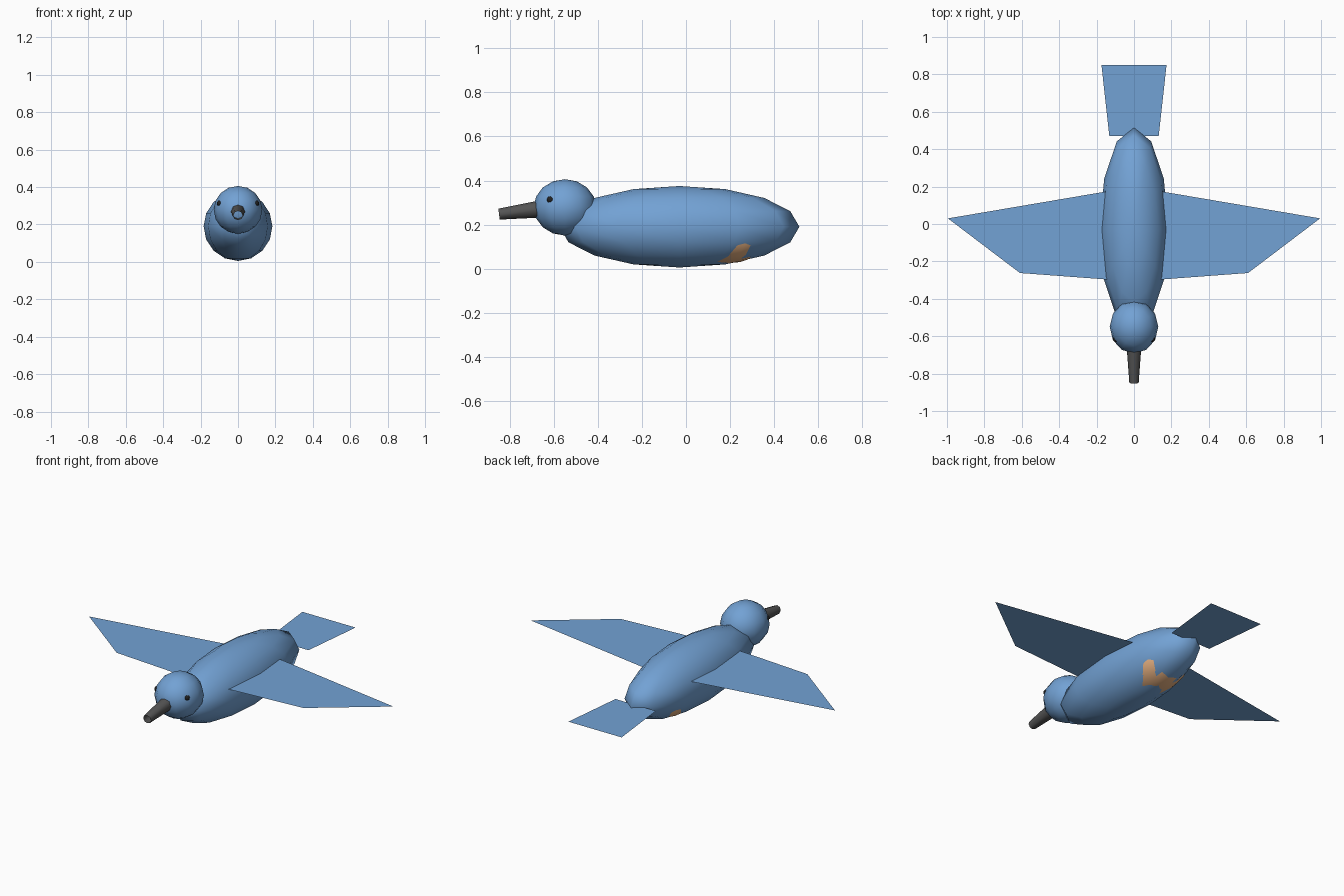
import bpy, bmesh, math

if "Cube" in bpy.data.objects:
    bpy.data.objects.remove(bpy.data.objects["Cube"])


def material(name, rgb):
    m = bpy.data.materials.new(name)
    m.diffuse_color = (*rgb, 1)
    m.use_nodes = True
    m.node_tree.nodes["Principled BSDF"].inputs["Base Color"].default_value = m.diffuse_color
    return m


BLUE = material("feather_blue", (0.17, 0.36, 0.66))
TAN = material("belly_tan", (0.80, 0.44, 0.22))
GREY = material("beak_grey", (0.09, 0.09, 0.09))
BLACK = material("eye_black", (0.015, 0.015, 0.015))


def ball(name, loc, radii, mat, segs=12, rings=8):
    """Smooth low-poly ellipsoid with upright poles."""
    bpy.ops.mesh.primitive_uv_sphere_add(segments=segs, ring_count=rings, radius=1, location=loc)
    ob = bpy.context.object
    ob.name = name
    ob.scale = radii
    bpy.ops.object.transform_apply(location=False, rotation=False, scale=True)
    bpy.ops.object.shade_smooth()
    ob.data.materials.append(mat)
    return ob


def sheet(name, points, z, mat):
    """Flat single-face panel facing up."""
    me = bpy.data.meshes.new(name)
    bm = bmesh.new()
    face = bm.faces.new([bm.verts.new((x, y, z)) for x, y in points])
    face.normal_update()
    if face.normal.z < 0:
        face.normal_flip()
    bm.to_mesh(me)
    bm.free()
    me.materials.append(mat)
    ob = bpy.data.objects.new(name, me)
    bpy.context.collection.objects.link(ob)
    return ob


# Body, belly patch that just breaks the underside, and head
ball("body", (0, -0.03, 0.19), (0.184, 0.545, 0.185), BLUE)
ball("belly", (0, 0.14, 0.159), (0.157, 0.275, 0.14), TAN)
ball("head", (0, -0.55, 0.278), (0.13, 0.142, 0.128), BLUE)

# Beak: open tapered tube, tilted slightly down
bpy.ops.mesh.primitive_cone_add(vertices=8, radius1=0.039, radius2=0.025, depth=0.19,
                                end_fill_type='NOTHING', location=(0, -0.755, 0.259),
                                rotation=(math.radians(97), 0, 0))
beak = bpy.context.object
beak.name = "beak"
beak.data.materials.append(GREY)
bpy.ops.object.shade_smooth()

# Wings and eyes on both sides
for side, s in (("left", -1), ("right", 1)):
    sheet(side + "_wing", [(s * x, y) for x, y in
                           ((0.10, -0.30), (0.61, -0.262), (0.995, 0.03), (0.10, 0.182))], 0.253, BLUE)
    ball(side + "_eye", (s * 0.096, -0.615, 0.312), (0.017, 0.017, 0.017), BLACK, 8, 6)

# Tail
sheet("tail", [(-0.132, 0.47), (0.132, 0.47), (0.174, 0.85), (-0.174, 0.85)], 0.187, BLUE)
